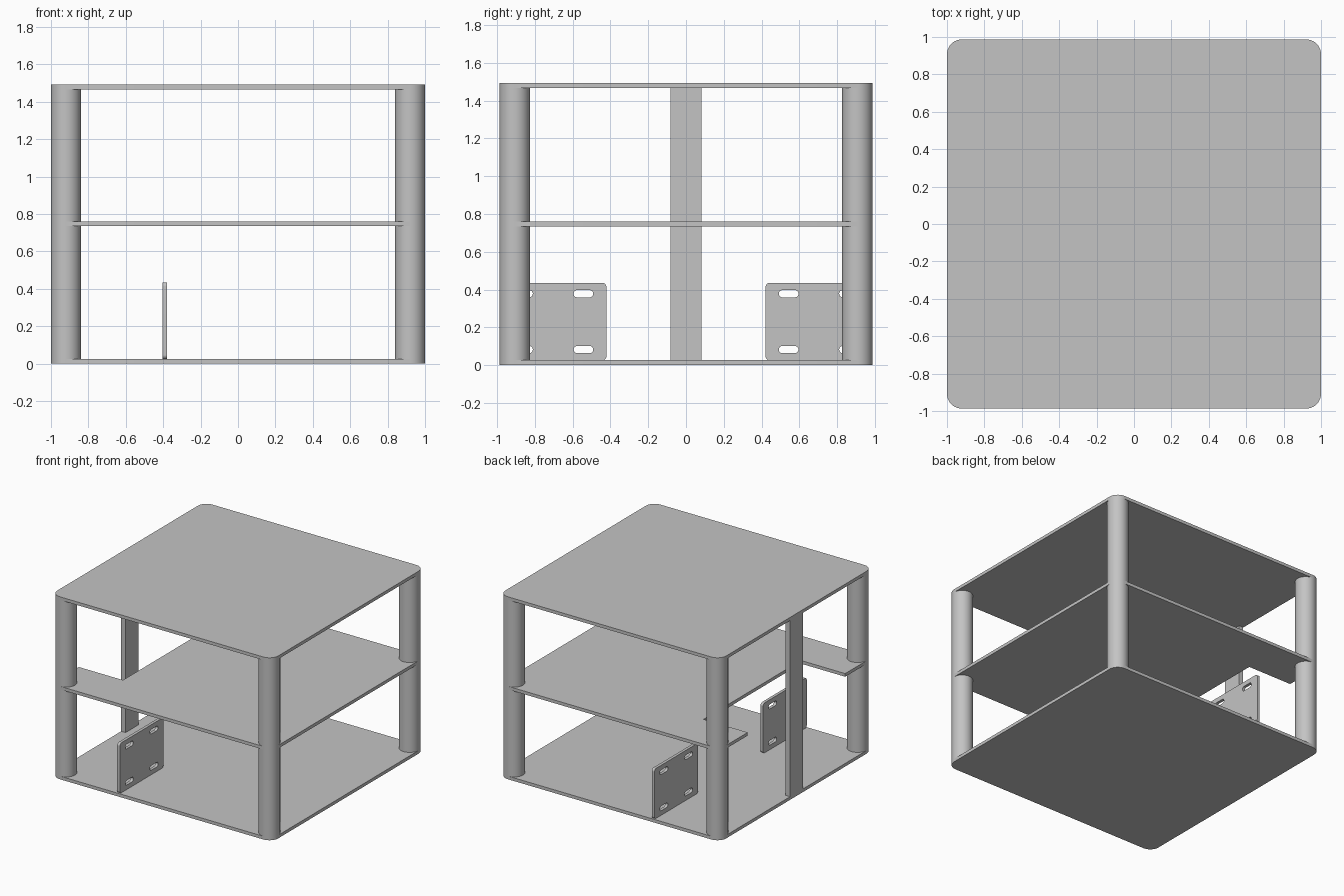
import bpy
import bmesh
import math
from mathutils import Matrix, Vector

cube = bpy.data.objects.get("Cube")
if cube:
    bpy.data.objects.remove(cube, do_unlink=True)

# Overall sizes
HX, HY, H = 1.0, 0.987, 1.493
T = 0.026            # board thickness
R = 0.08             # post and corner radius
SHELF_Z = 0.735

grey = bpy.data.materials.new("plain grey")
grey.use_nodes = True
colour = (0.55, 0.55, 0.55, 1)
grey.diffuse_color = colour
grey.node_tree.nodes["Principled BSDF"].inputs["Base Color"].default_value = colour


def rounded(corners, steps=12):
    """Outline from right-angled corners given as (x, y, radius)."""
    pts = []
    for i, (x, y, r) in enumerate(corners):
        p = Vector((x, y))
        if r == 0:
            pts.append(p)
            continue
        u = (Vector(corners[i - 1][:2]) - p).normalized()
        v = (Vector(corners[(i + 1) % len(corners)][:2]) - p).normalized()
        centre = p + r * (u + v)
        for k in range(steps + 1):
            a = math.pi / 2 * k / steps
            pts.append(centre - r * (v * math.cos(a) + u * math.sin(a)))
    return pts


def rect(cx, cy, hx, hy, r):
    return rounded([(cx - hx, cy - hy, r), (cx + hx, cy - hy, r),
                    (cx + hx, cy + hy, r), (cx - hx, cy + hy, r)])


def finish(name, mesh):
    mesh.materials.clear()
    mesh.materials.append(grey)
    ob = bpy.data.objects.new(name, mesh)
    bpy.context.collection.objects.link(ob)
    bpy.ops.object.select_all(action='DESELECT')
    ob.select_set(True)
    bpy.context.view_layer.objects.active = ob
    bpy.ops.object.shade_smooth_by_angle(angle=math.radians(30))
    return ob


def sheet(name, outlines, thickness, matrix):
    """Flat sheet filled between outlines; inner outlines become holes."""
    cu = bpy.data.curves.new(name + "_outline", 'CURVE')
    cu.dimensions = '2D'
    cu.fill_mode = 'BOTH'
    cu.extrude = thickness / 2
    for pts in outlines:
        sp = cu.splines.new('POLY')
        sp.points.add(len(pts) - 1)
        for q, p in zip(sp.points, pts):
            q.co = (p.x, p.y, 0, 1)
        sp.use_cyclic_u = True
    tmp = bpy.data.objects.new(name + "_outline", cu)
    bpy.context.collection.objects.link(tmp)
    deps = bpy.context.evaluated_depsgraph_get()
    mesh = bpy.data.meshes.new_from_object(tmp.evaluated_get(deps))
    bpy.data.objects.remove(tmp, do_unlink=True)
    bm = bmesh.new()
    bm.from_mesh(mesh)
    bmesh.ops.remove_doubles(bm, verts=bm.verts, dist=0.0001)
    bm.transform(matrix)
    bmesh.ops.recalc_face_normals(bm, faces=bm.faces)
    bm.to_mesh(mesh)
    bm.free()
    mesh.name = name
    return finish(name, mesh)


# Base and top boards
board = rect(0, 0, HX, HY, R)
sheet("base_board", [board], T, Matrix.Translation((0, 0, T / 2)))
sheet("top_board", [board], T, Matrix.Translation((0, 0, H - T / 2)))

# Middle shelf with a notch on one side
NX, NY = -0.6, 0.63
shelf = rounded([(-HX, -HY, R), (HX, -HY, R), (HX, HY, R), (-HX, HY, R),
                 (-HX, NY, 0), (NX, NY, 0), (NX, -NY, 0), (-HX, -NY, 0)])
sheet("middle_shelf", [shelf], T, Matrix.Translation((0, 0, SHELF_Z + T / 2)))

# Round corner posts
for sx, side in ((1, "left"), (-1, "right")):
    for sy, end in ((-1, "front"), (1, "back")):
        bm = bmesh.new()
        bmesh.ops.create_cone(bm, cap_ends=True, segments=48, radius1=R, radius2=R,
                              depth=H - 2 * T,
                              matrix=Matrix.Translation((sx * (HX - R), sy * (HY - R), H / 2)))
        name = f"{end}_{side}_post"
        mesh = bpy.data.meshes.new(name)
        bm.to_mesh(mesh)
        bm.free()
        finish(name, mesh)

# Flat strut in the middle of the notched side
bm = bmesh.new()
bmesh.ops.create_cube(bm, size=1, matrix=Matrix.Translation((-HX + 0.02, 0, H / 2))
                      @ Matrix.Diagonal((0.04, 0.165, H - 2 * T, 1)))
mesh = bpy.data.meshes.new("side_strut")
bm.to_mesh(mesh)
bm.free()
finish("side_strut", mesh)

# Upright mounting plates with four slots each
PY, PZ = 0.703, 0.23
upright = Matrix(((0, 0, 1, -0.392), (1, 0, 0, 0), (0, 1, 0, 0), (0, 0, 0, 1)))
for s, end in ((-1, "front"), (1, "back")):
    outlines = [rect(s * PY, PZ, 0.282, 0.205, 0.022)]
    for dy in (-1, 1):
        for dz in (-1, 1):
            outlines.append(rect(s * PY + dy * 0.16, PZ + dz * 0.148, 0.052, 0.019, 0.0188))
    sheet(f"{end}_mounting_plate", outlines, 0.024, upright)
